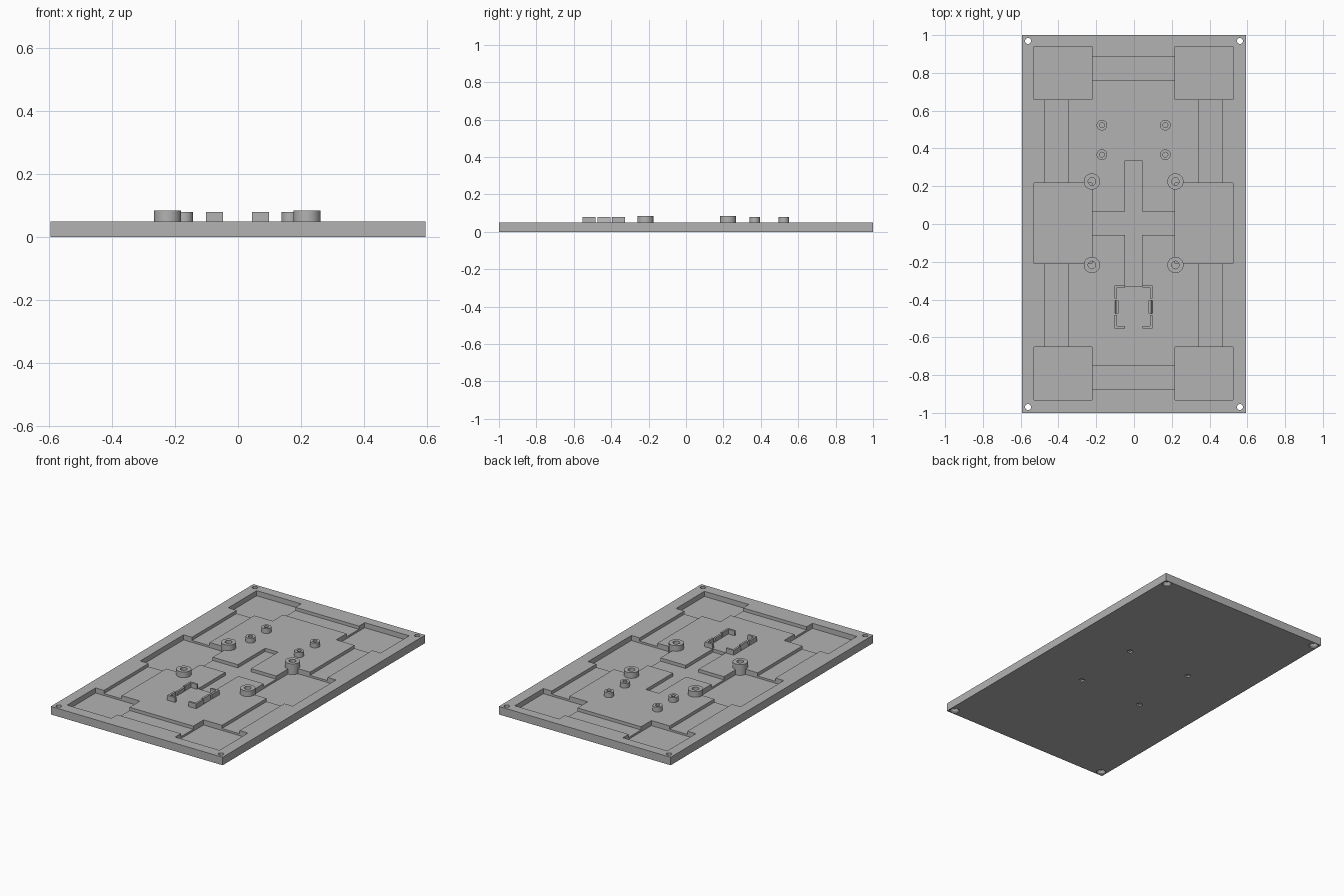
import bpy, bmesh, math
from mathutils import Matrix

if "Cube" in bpy.data.objects:
    bpy.data.objects.remove(bpy.data.objects["Cube"], do_unlink=True)

TOP = 0.05              # upper face of the plate
POCKET = 0.018          # floor of the deep pockets
CHANNEL = 0.03          # floor of the cable channels
CX, CY = -0.002, 0.004  # centre of the layout on the plate

grey = bpy.data.materials.new("light_grey")
grey.use_nodes = True
colour = (0.45, 0.45, 0.45, 1)
grey.diffuse_color = colour
grey.node_tree.nodes["Principled BSDF"].inputs["Base Color"].default_value = colour


def finish(name, bm):
    bmesh.ops.recalc_face_normals(bm, faces=bm.faces)
    mesh = bpy.data.meshes.new(name)
    bm.to_mesh(mesh)
    bm.free()
    mesh.materials.append(grey)
    obj = bpy.data.objects.new(name, mesh)
    bpy.context.collection.objects.link(obj)
    return obj


def box(name, x0, x1, y0, y1, z0, z1):
    bm = bmesh.new()
    place = (Matrix.Translation(((x0 + x1) / 2, (y0 + y1) / 2, (z0 + z1) / 2))
             @ Matrix.Diagonal((x1 - x0, y1 - y0, z1 - z0, 1)))
    bmesh.ops.create_cube(bm, size=1, matrix=place)
    return finish(name, bm)


def lathe(name, x, y, profile, sides=32):
    """Spin (radius, height) points around a vertical axis."""
    bm = bmesh.new()
    verts = [bm.verts.new((r, 0, z)) for r, z in profile]
    edges = [bm.edges.new(pair) for pair in zip(verts, verts[1:])]
    bmesh.ops.spin(bm, geom=verts + edges, cent=(0, 0, 0), axis=(0, 0, 1),
                   angle=math.tau, steps=sides, use_duplicate=False)
    bmesh.ops.remove_doubles(bm, verts=bm.verts, dist=1e-5)
    bmesh.ops.translate(bm, verts=bm.verts, vec=(x, y, 0))
    return finish(name, bm)


def smooth(obj):
    select(obj)
    bpy.ops.object.shade_smooth_by_angle(angle=math.radians(30))


def select(obj):
    bpy.ops.object.select_all(action="DESELECT")
    obj.select_set(True)
    bpy.context.view_layer.objects.active = obj


def cut(target, cutter):
    select(target)
    mod = target.modifiers.new("cut", "BOOLEAN")
    mod.operation, mod.solver, mod.object = "DIFFERENCE", "EXACT", cutter
    bpy.ops.object.modifier_apply(modifier=mod.name)
    bpy.data.objects.remove(cutter, do_unlink=True)


def recess(x0, x1, y0, y1, floor):
    cut(plate, box("cutter", CX + x0, CX + x1, CY + y0, CY + y1, floor, 0.1))


# Base plate
plate = box("base_plate", -0.594, 0.594, -1, 1, 0, TOP)

# Cable channels along the sides, across the ends and in the middle
for s in (-1, 1):
    x = s * 0.408
    recess(x - 0.061, x + 0.061, -0.7, 0.7, CHANNEL)
    y = s * 0.818
    recess(-0.25, 0.25, y - 0.061, y + 0.061, CHANNEL)
recess(-0.25, 0.25, -0.062, 0.062, CHANNEL)
recess(-0.045, 0.045, -0.331, 0.331, CHANNEL)

# Deep pockets at the corners and sides
for s in (-1, 1):
    x0, x1 = sorted((s * 0.22, s * 0.527))
    recess(x0, x1, -0.214, 0.214, POCKET)
    for t in (-1, 1):
        y0, y1 = sorted((t * 0.655, t * 0.936))
        recess(x0, x1, y0, y1, POCKET)

# Countersunk corner holes and recesses under the large posts
for s in (-1, 1):
    for t in (-1, 1):
        cut(plate, lathe("cutter", s * 0.561, t * 0.969, [
            (0, -0.01), (0.028, -0.01), (0.028, 0.006), (0.016, 0.022),
            (0.016, 0.1), (0, 0.1)], 24))
        cut(plate, lathe("cutter", CX + s * 0.221, CY + t * 0.221, [
            (0, -0.01), (0.018, -0.01), (0.018, 0.01), (0, 0.01)], 6))


# Hollow mounting posts
def post(name, x, y, radius, bore, base, top):
    smooth(lathe(name, CX + x, CY + y, [
        (0, base), (radius, base), (radius, top),
        (bore, top), (bore, TOP - 0.01), (0, TOP - 0.01)]))


for s, side in ((-1, "right"), (1, "left")):
    for y, end in ((-0.221, "front"), (0.221, "back")):
        post(f"large_post_{end}_{side}", s * 0.221, y, 0.043, 0.02, 0.014, 0.085)
    for y, end in ((0.363, "front"), (0.519, "back")):
        post(f"small_post_{end}_{side}", s * 0.168, y, 0.028, 0.013, 0.034, 0.08)

# Bracket: four angled corners with a tapered clip on each side
for s, side in ((-1, "right"), (1, "left")):
    for t, end in ((-1, "front"), (1, "back")):
        bm = bmesh.new()
        outline = [(0.1, 0.114), (0.046, 0.114), (0.046, 0.102),
                   (0.088, 0.102), (0.088, 0.044), (0.1, 0.044)]
        face = bm.faces.new([bm.verts.new((CX + s * x, CY - 0.443 + t * y, TOP - 0.002))
                             for x, y in outline])
        up = bmesh.ops.extrude_face_region(bm, geom=[face])["geom"]
        bmesh.ops.translate(bm, vec=(0, 0, 0.032),
                            verts=[v for v in up if isinstance(v, bmesh.types.BMVert)])
        finish(f"bracket_corner_{end}_{side}", bm)
    clip = box(f"bracket_clip_{side}", -0.006, 0.006, CY - 0.478, CY - 0.408,
               TOP - 0.002, 0.08)
    for v in clip.data.vertices:
        v.co.x = CX + s * 0.094 + v.co.x
        if v.co.z > 0.06:
            v.co.x -= s * 0.008
